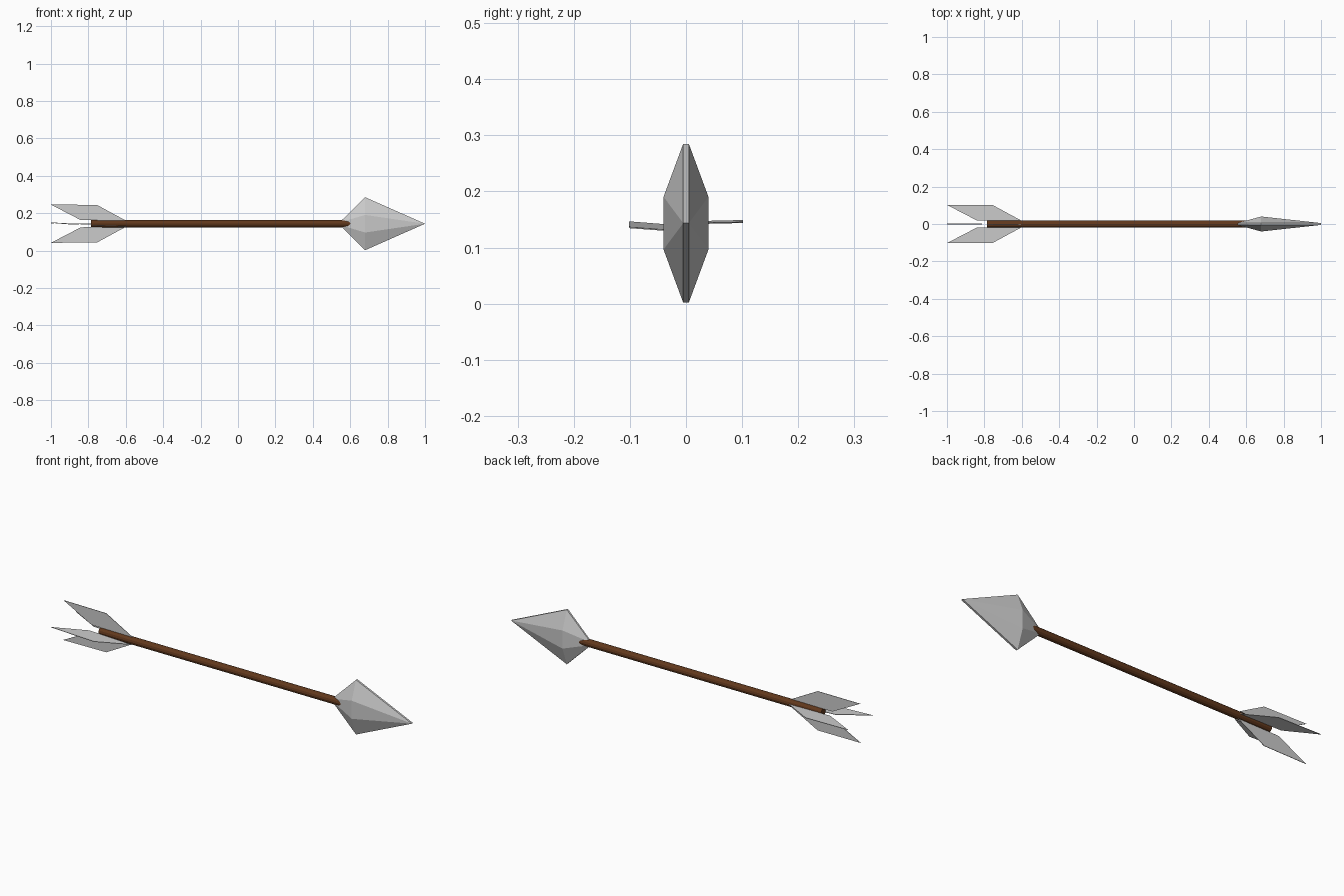
import bpy, bmesh
from math import radians, pi
from mathutils import Matrix, Vector

if "Cube" in bpy.data.objects:
    bpy.data.objects.remove(bpy.data.objects["Cube"])

ZC = 0.1435  # height of the arrow axis


def finish(name, bm):
    bmesh.ops.recalc_face_normals(bm, faces=bm.faces[:])
    mesh = bpy.data.meshes.new(name)
    bm.to_mesh(mesh)
    bm.free()
    ob = bpy.data.objects.new(name, mesh)
    bpy.context.collection.objects.link(ob)
    return ob


# Wooden shaft
bm = bmesh.new()
bmesh.ops.create_cone(bm, cap_ends=True, segments=12, radius1=0.019, radius2=0.019,
                      depth=1.43,
                      matrix=Matrix.Translation((-0.072, 0, ZC)) @ Matrix.Rotation(pi / 2, 4, 'Y'))
shaft = finish("shaft", bm)
wood = bpy.data.materials.new("wood")
wood.diffuse_color = (0.12, 0.04, 0.012, 1)
wood.use_nodes = True
wood.node_tree.nodes["Principled BSDF"].inputs["Base Color"].default_value = wood.diffuse_color
shaft.data.materials.append(wood)

# Faceted arrowhead: socket ring, wide ring and a narrow tip edge
bm = bmesh.new()


def ring(x, w_edge, h_edge, w_mid, h_mid):
    q = [(w_edge, h_edge), (w_mid, h_mid), (w_mid, -h_mid), (w_edge, -h_edge)]
    pts = q + [(-y, -z) for y, z in q]
    return [bm.verts.new((x, y, ZC + z)) for y, z in pts]


back = ring(0.555, 0.004, 0.019, 0.006, 0.010)
wide = ring(0.68, 0.005, 0.1415, 0.04, 0.047)
tip = [bm.verts.new((1.0, s * 0.005, ZC)) for s in (1, -1)]
for i in range(8):
    j = (i + 1) % 8
    bm.faces.new((back[i], back[j], wide[j], wide[i]))
for side, t in ((wide[:4], tip[0]), (wide[4:], tip[1])):
    for a, b in zip(side, side[1:]):
        bm.faces.new((a, b, t))
bm.faces.new((wide[3], wide[4], tip[1], tip[0]))
bm.faces.new((wide[7], wide[0], tip[0], tip[1]))
bm.faces.new(back)
finish("arrowhead", bm)

# Four thin feathers; each is a slightly pitched swept plate
PROFILE = [(-0.60, 0.017), (-0.755, 0.101), (-1.0, 0.102), (-0.84, 0.019)]


def feather(name, angle, pitch, offset):
    bm = bmesh.new()
    rot = Matrix.Rotation(radians(angle), 3, 'X')
    sides = []
    for t in (-0.0012, 0.0012):
        sides.append([bm.verts.new(rot @ Vector((x, offset - pitch * (x + 0.8) + t, r))
                                   + Vector((0, 0, ZC))) for x, r in PROFILE])
    a, b = sides
    bm.faces.new(a)
    bm.faces.new(b)
    for i in range(4):
        j = (i + 1) % 4
        bm.faces.new((a[i], a[j], b[j], b[i]))
    finish(name, bm)


feather("feather_top", 0, 0.01, 0)
feather("feather_back", -90, -0.012, -0.002)
feather("feather_bottom", 180, 0.01, 0)
feather("feather_front", 90, 0.04, -0.006)
